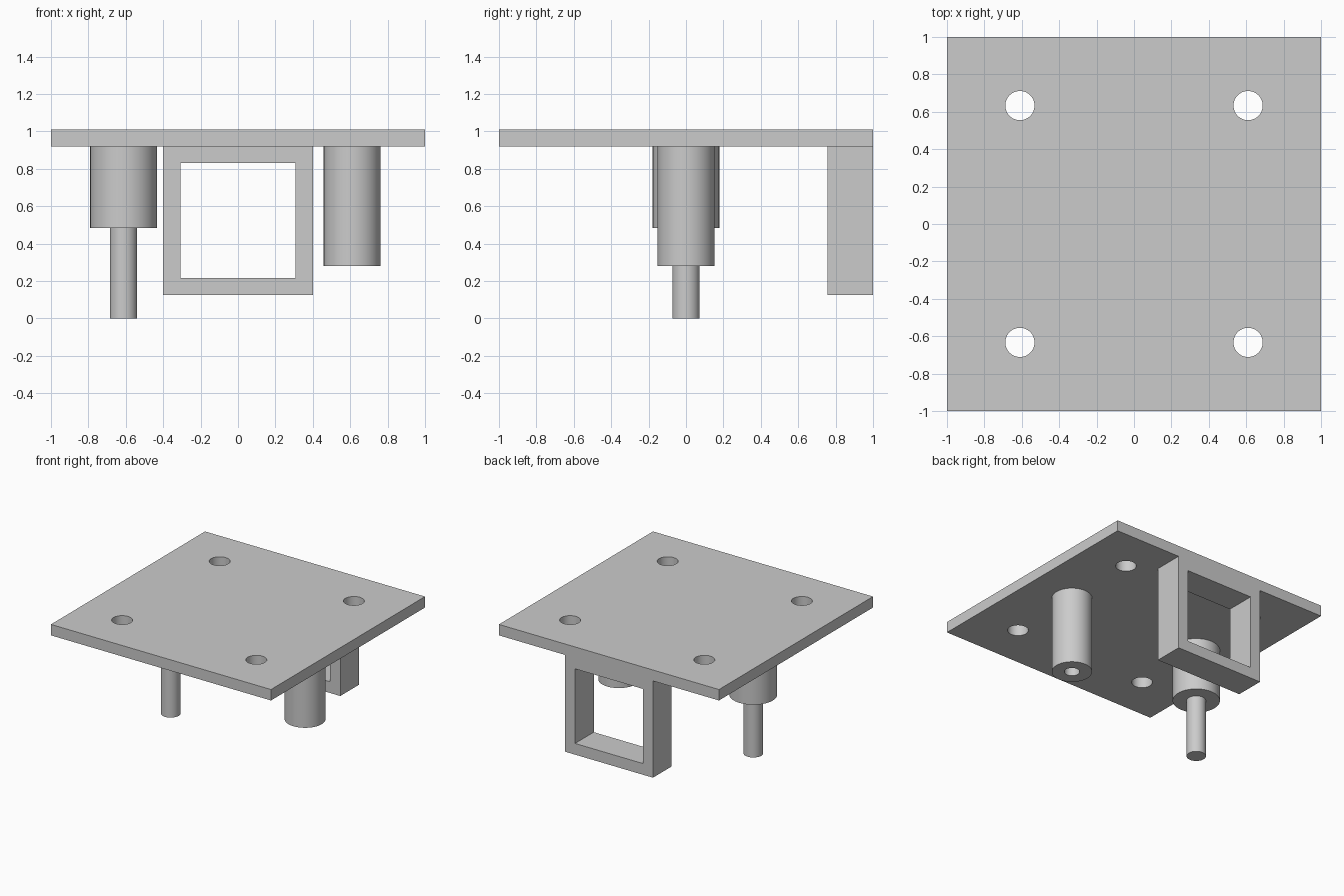
import bpy
import math

if "Cube" in bpy.data.objects:
    bpy.data.objects.remove(bpy.data.objects["Cube"])

SEG = 64
PLATE_BOTTOM, PLATE_TOP = 0.92, 1.01

grey = bpy.data.materials.new("light_grey")
grey.diffuse_color = (0.6, 0.6, 0.6, 1)
grey.use_nodes = True
grey.node_tree.nodes["Principled BSDF"].inputs["Base Color"].default_value = grey.diffuse_color


def box(name, x0, x1, y0, y1, z0, z1):
    bpy.ops.mesh.primitive_cube_add(
        size=1, location=((x0 + x1) / 2, (y0 + y1) / 2, (z0 + z1) / 2))
    ob = bpy.context.object
    ob.name = name
    ob.scale = (x1 - x0, y1 - y0, z1 - z0)
    bpy.ops.object.transform_apply(location=False, rotation=False, scale=True)
    return ob


def cylinder(name, x, y, r, z0, z1):
    bpy.ops.mesh.primitive_cylinder_add(
        vertices=SEG, radius=r, depth=z1 - z0, location=(x, y, (z0 + z1) / 2))
    ob = bpy.context.object
    ob.name = name
    return ob


def combine(target, tool, operation="DIFFERENCE"):
    """Cut or join a tool shape into the target, then discard the tool."""
    mod = target.modifiers.new("combine", "BOOLEAN")
    mod.operation = operation
    mod.solver = "EXACT"
    mod.object = tool
    bpy.context.view_layer.objects.active = target
    bpy.ops.object.modifier_apply(modifier=mod.name)
    bpy.data.objects.remove(tool, do_unlink=True)


# Square plate with four through holes
plate = box("plate", -1, 1, -1, 1, PLATE_BOTTOM, PLATE_TOP)
for sx in (-1, 1):
    for sy in (-1, 1):
        combine(plate, cylinder("hole_cutter", sx * 0.61, sy * 0.633, 0.078, 0.8, 1.1))

# Square loop under the back edge
loop = box("back_loop", -0.4, 0.4, 0.757, 1, 0.125, PLATE_BOTTOM)
combine(loop, box("window_cutter", -0.308, 0.308, 0.6, 1.1, 0.217, 0.83))

# Stepped post: thick boss with a thin pin
boss = cylinder("pin_boss", -0.612, 0, 0.178, 0.482, PLATE_BOTTOM)
pin = cylinder("pin", -0.612, 0, 0.073, 0, 0.482)

# Socket post with a blind bore from below
socket = cylinder("socket_post", 0.61, 0, 0.152, 0.28, PLATE_BOTTOM)
combine(socket, cylinder("bore_cutter", 0.61, 0, 0.058, 0.1, 0.88))

# Shared colour, smooth walls with sharp rims
for ob in (plate, loop, boss, pin, socket):
    ob.data.materials.clear()
    ob.data.materials.append(grey)
    bpy.ops.object.select_all(action="DESELECT")
    ob.select_set(True)
    bpy.context.view_layer.objects.active = ob
    bpy.ops.object.shade_smooth_by_angle(angle=math.radians(30))
